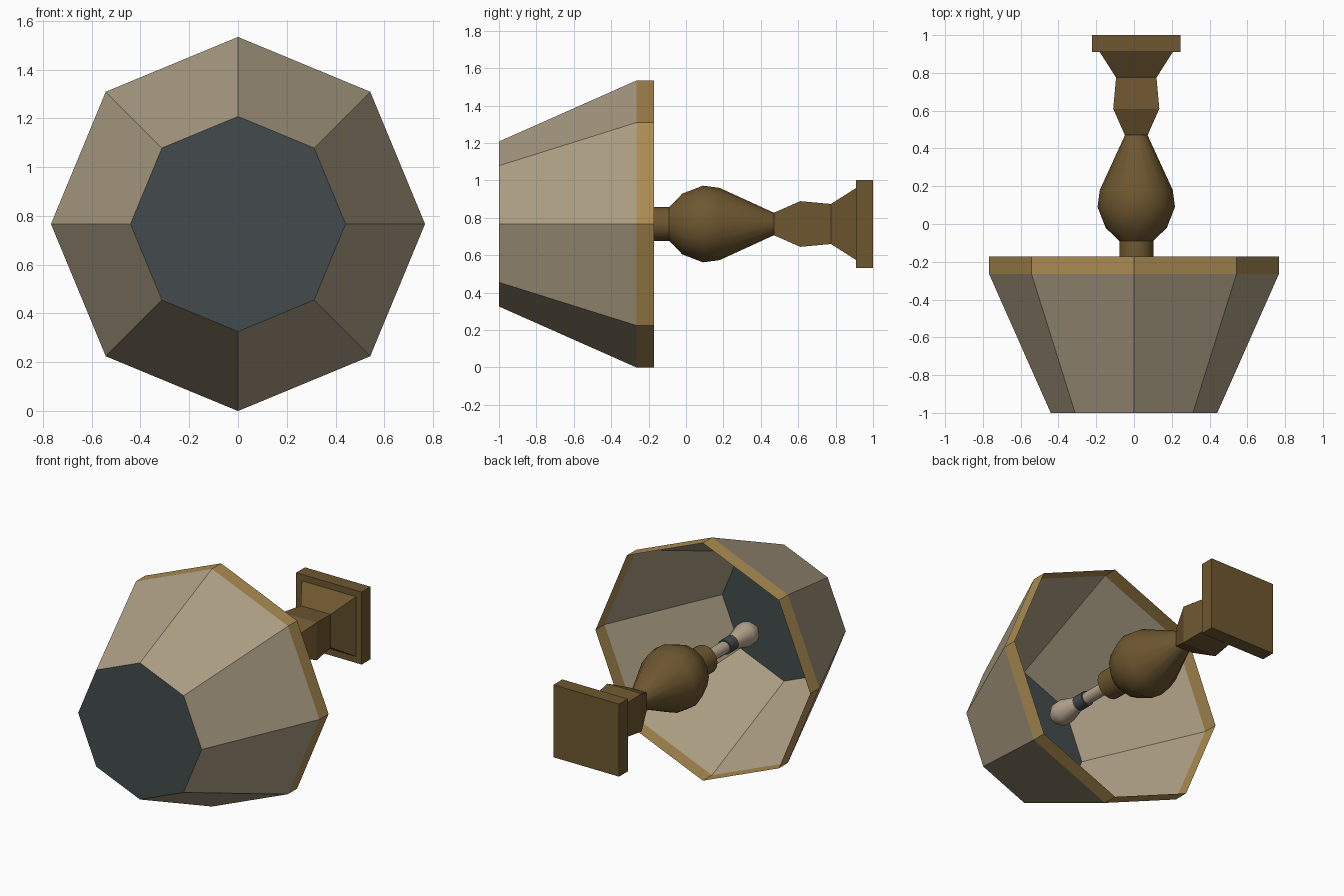
import bpy, bmesh, math

if "Cube" in bpy.data.objects:
    bpy.data.objects.remove(bpy.data.objects["Cube"])

CZ = 0.767    # height of the lamp axis
CX = 0.012    # the stand sits slightly off the shade centre


def material(name, r, g, b):
    lin = [((c / 255 + 0.055) / 1.055) ** 2.4 for c in (r, g, b)]
    m = bpy.data.materials.new(name)
    m.diffuse_color = (*lin, 1.0)
    m.use_nodes = True
    m.node_tree.nodes["Principled BSDF"].inputs["Base Color"].default_value = m.diffuse_color
    return m


tan = material("shade tan", 172, 158, 132)
gold = material("trim gold", 172, 140, 82)
brown = material("stand brown", 110, 87, 48)
slate = material("slate grey", 68, 75, 77)
cream = material("bulb cream", 182, 166, 144)


def lathe(name, profile, sides, mats, x=0.0, square=False, start=True, end=True, smooth=False):
    """Rings along y from (y, radius) pairs, listed with y increasing."""
    bm = bmesh.new()
    turn, k = (math.pi / 4, math.sqrt(2)) if square else (0.0, 1.0)
    rings = []
    for y, r in profile:
        ring = []
        for j in range(sides):
            a = turn + 2 * math.pi * j / sides
            ring.append(bm.verts.new((x + k * r * math.cos(a), y, CZ + k * r * math.sin(a))))
        rings.append(ring)
    for p, q in zip(rings, rings[1:]):
        for j in range(sides):
            n = (j + 1) % sides
            bm.faces.new((p[j], q[j], q[n], p[n]))
    if start:
        bm.faces.new(rings[0])
    if end:
        bm.faces.new(rings[-1][::-1])
    me = bpy.data.meshes.new(name)
    bm.to_mesh(me)
    bm.free()
    for m in mats:
        me.materials.append(m)
    ob = bpy.data.objects.new(name, me)
    bpy.context.collection.objects.link(ob)
    if smooth:
        bpy.ops.object.select_all(action='DESELECT')
        ob.select_set(True)
        bpy.context.view_layer.objects.active = ob
        bpy.ops.object.shade_smooth_by_angle(angle=math.radians(35))
    return ob


# Octagonal shade: slate closed end, tan walls, gold rim, open at the back
shade = lathe("shade", [(-1.0, 0.441), (-0.265, 0.767), (-0.172, 0.767)], 8,
              [tan, gold, slate], end=False)
for f in shade.data.polygons:
    if f.center.y < -0.99:
        f.material_index = 2
    elif f.center.y > -0.265:
        f.material_index = 1

# Turned round body with neck
lathe("body", [(-0.21, 0.09), (-0.09, 0.09), (-0.02, 0.162), (0.09, 0.205),
               (0.18, 0.193), (0.47, 0.06)], 16, [brown], x=CX, smooth=True)

# Square pedestal and foot plate
lathe("pedestal", [(0.47, 0.06), (0.61, 0.122), (0.775, 0.107), (0.91, 0.193)], 4,
      [brown], x=CX, square=True)
lathe("foot_plate", [(0.91, 0.234), (1.0, 0.234)], 4, [brown], x=CX, square=True)

# Rod, socket ring and bulb inside the shade
lathe("rod", [(-0.42, 0.038), (-0.2, 0.038)], 12, [cream], x=CX, smooth=True)
lathe("socket_ring", [(-0.49, 0.047), (-0.41, 0.047)], 12, [slate], x=CX, smooth=True)
lathe("bulb", [(-0.70, 0.045), (-0.66, 0.072), (-0.61, 0.075), (-0.48, 0.038)], 12,
      [cream], x=CX, smooth=True)
